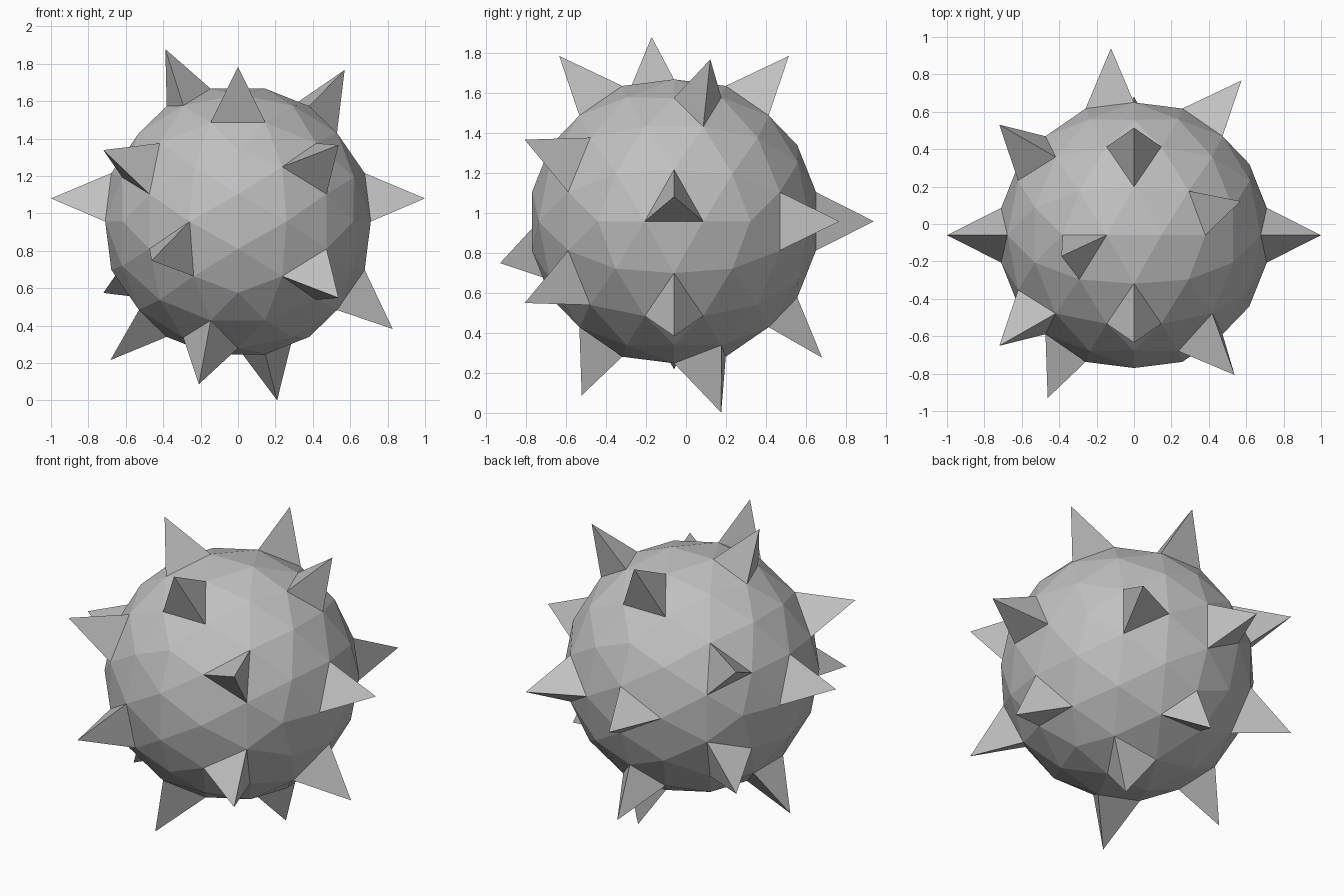
import bpy
import bmesh
from math import sqrt
from mathutils import Vector

BODY_RADIUS = 0.725
TIP_RADIUS = 1.007

default_cube = bpy.data.objects.get("Cube")
if default_cube:
    bpy.data.objects.remove(default_cube, do_unlink=True)

grey = bpy.data.materials.new("stone grey")
grey.use_nodes = True
grey.diffuse_color = (0.53, 0.53, 0.53, 1)
grey.node_tree.nodes["Principled BSDF"].inputs["Base Color"].default_value = grey.diffuse_color


def add_object(name, bm, location):
    """Turn a bmesh into a flat shaded object."""
    bmesh.ops.recalc_face_normals(bm, faces=bm.faces)
    mesh = bpy.data.meshes.new(name)
    bm.to_mesh(mesh)
    bm.free()
    mesh.materials.append(grey)
    obj = bpy.data.objects.new(name, mesh)
    obj.location = location
    bpy.context.collection.objects.link(obj)
    return obj


# Body: icosahedron with each edge cut in three, pushed out to a sphere
body = bmesh.new()
golden = (1 + sqrt(5)) / 2
for a in (-1, 1):
    for b in (-golden, golden):
        for corner in ((a, 0, b), (0, b, a), (b, a, 0)):
            body.verts.new(corner)
bmesh.ops.convex_hull(body, input=body.verts)
bmesh.ops.subdivide_edges(body, edges=body.edges[:], cuts=2, use_grid_fill=True)
bmesh.ops.triangulate(body, faces=body.faces[:])
for vert in body.verts:
    vert.co = vert.co.normalized() * BODY_RADIUS

# Spikes: each one rises from the body face nearest to its direction
spike_directions = (
    (0, -.57, .82), (0, .57, .82), (-.39, -.12, .92), (.57, .18, .81),
    (-1, 0, .12), (1, 0, .12), (-.72, -.59, .38), (-.72, .59, .38),
    (-.72, .59, -.38), (.53, -.75, .41), (.53, -.75, -.41), (-.47, -.87, -.21),
    (.82, 0, -.57), (-.69, 0, -.74), (-.21, -.47, -.87), (.21, .22, -.95),
    (0, .73, -.68), (-.13, .99, 0), (.57, .82, 0),
)
spikes = bmesh.new()
for direction in spike_directions:
    aim = Vector(direction)
    face = max(body.faces, key=lambda f: f.calc_center_median().normalized().dot(aim))
    tip = spikes.verts.new(face.calc_center_median().normalized() * TIP_RADIUS)
    base = [spikes.verts.new(vert.co) for vert in face.verts]
    spikes.faces.new(base[::-1])
    for i in range(3):
        spikes.faces.new((base[i], base[(i + 1) % 3], tip))

# The lowest tip touches the ground
centre = Vector((0, -0.06, -min(vert.co.z for vert in spikes.verts)))
add_object("body", body, centre)
add_object("spikes", spikes, centre)
